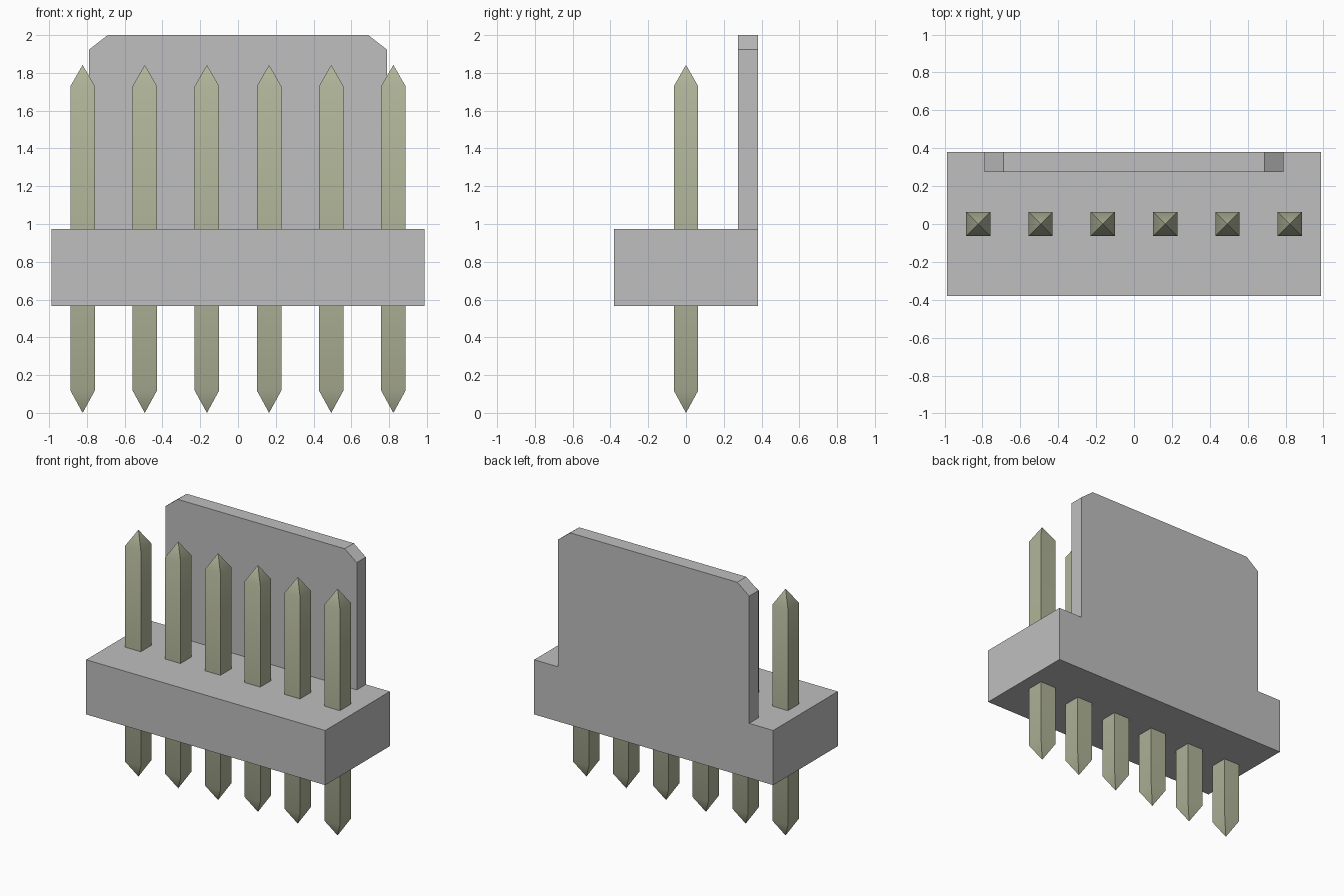
import bpy
import bmesh
import math

cube = bpy.data.objects.get("Cube")
if cube:
    bpy.data.objects.remove(cube, do_unlink=True)


def make_material(name, colour):
    mat = bpy.data.materials.new(name)
    mat.use_nodes = True
    mat.diffuse_color = (*colour, 1)
    mat.node_tree.nodes["Principled BSDF"].inputs["Base Color"].default_value = (*colour, 1)
    return mat


GREY = make_material("grey plastic", (0.52, 0.52, 0.52))
METAL = make_material("olive metal", (0.435, 0.455, 0.315))


def finish(bm, name, mat):
    bmesh.ops.recalc_face_normals(bm, faces=bm.faces)
    mesh = bpy.data.meshes.new(name)
    bm.to_mesh(mesh)
    bm.free()
    mesh.materials.append(mat)
    obj = bpy.data.objects.new(name, mesh)
    bpy.context.collection.objects.link(obj)
    return obj


def extrude_profile(name, profile, y0, y1, mat):
    """Extrude an x-z outline from y0 to y1."""
    bm = bmesh.new()
    face = bm.faces.new([bm.verts.new((x, y0, z)) for x, z in profile])
    ext = bmesh.ops.extrude_face_region(bm, geom=[face])
    verts = [v for v in ext["geom"] if isinstance(v, bmesh.types.BMVert)]
    bmesh.ops.translate(bm, vec=(0, y1 - y0, 0), verts=verts)
    return finish(bm, name, mat)


# Housing block
BASE_Z, BASE_TOP = 0.565, 0.973
extrude_profile("housing_base",
                [(-0.987, BASE_Z), (0.987, BASE_Z), (0.987, BASE_TOP), (-0.987, BASE_TOP)],
                -0.381, 0.381, GREY)

# Upright plate with clipped top corners, flush with the back of the block
extrude_profile("back_plate",
                [(-0.789, BASE_TOP), (0.789, BASE_TOP), (0.789, 1.923),
                 (0.69, 2.0), (-0.69, 2.0), (-0.789, 1.923)],
                0.274, 0.381, GREY)


# Square pin with a pyramid point at each end
def make_pin(name, x):
    r = 0.0645
    bm = bmesh.new()
    rings = [[bm.verts.new((sx * r, sy * r, z))
              for sx, sy in ((-1, -1), (1, -1), (1, 1), (-1, 1))]
             for z in (0.118, 1.73)]
    tips = [bm.verts.new((0, 0, z)) for z in (0.0, 1.842)]
    for i in range(4):
        j = (i + 1) % 4
        bm.faces.new((rings[0][i], rings[0][j], rings[1][j], rings[1][i]))
        for ring, tip in zip(rings, tips):
            bm.faces.new((ring[i], ring[j], tip))
    pin = finish(bm, name, METAL)
    pin.location.x = x
    return pin


pins = [make_pin(f"pin_{i + 1}", (i - 2.5) * 0.329) for i in range(6)]

# Soften the shoulders of the points while the long edges stay sharp
bpy.ops.object.select_all(action="DESELECT")
for pin in pins:
    pin.select_set(True)
bpy.context.view_layer.objects.active = pins[0]
bpy.ops.object.shade_smooth_by_angle(angle=math.radians(40))
